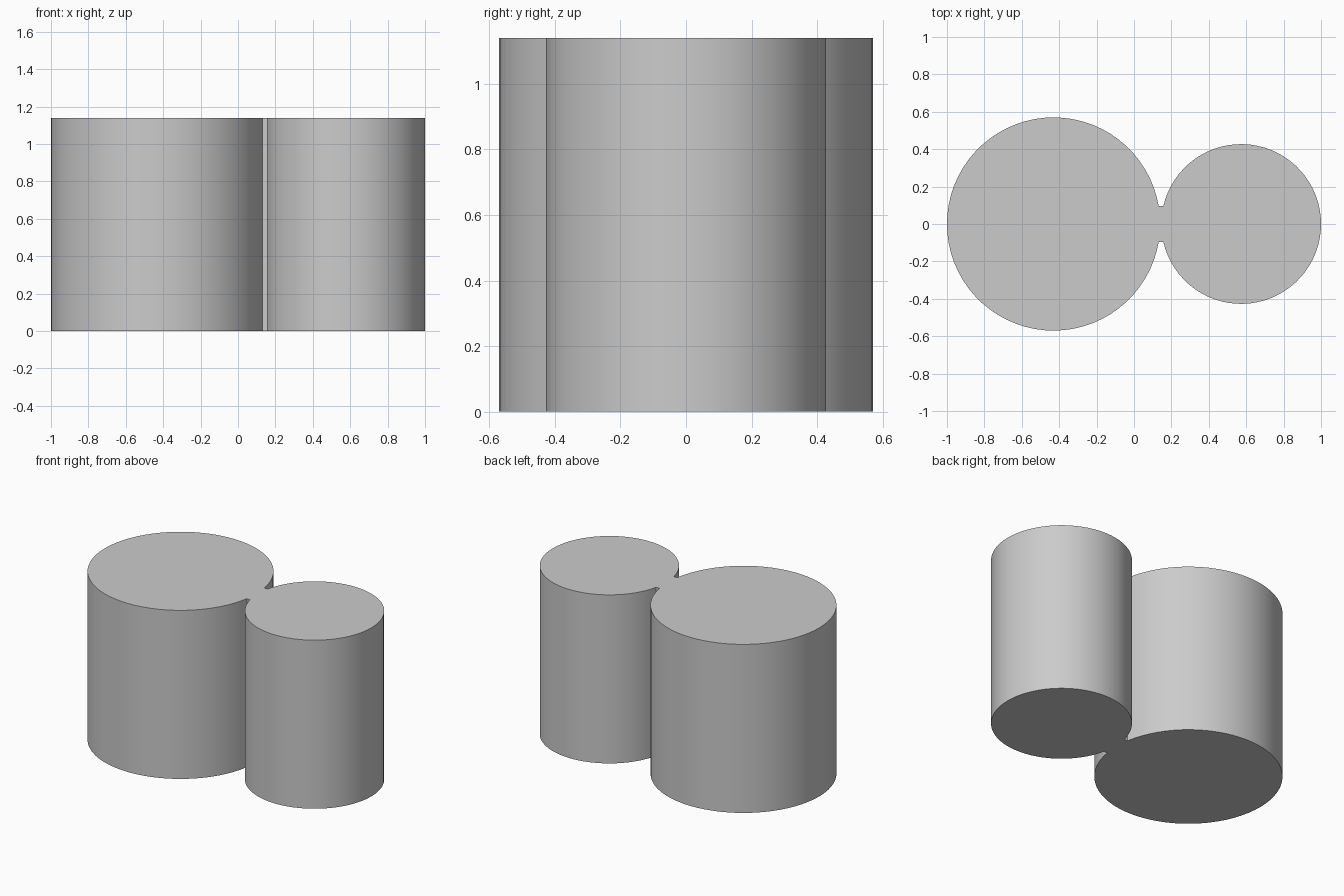
import bpy
import bmesh
import math

cube = bpy.data.objects.get("Cube")
if cube:
    bpy.data.objects.remove(cube, do_unlink=True)

HEIGHT = 1.14
NECK = 0.095  # half width of the web joining the drums

grey = bpy.data.materials.new("plain grey")
grey.use_nodes = True
colour = (0.6, 0.6, 0.6, 1)
grey.diffuse_color = colour
grey.node_tree.nodes["Principled BSDF"].inputs["Base Color"].default_value = colour


def open_arc(cx, radius, facing, steps=64):
    """Circle outline, counter-clockwise, open at the neck on the facing side."""
    gap = math.asin(NECK / radius)
    span = 2 * (math.pi - gap)
    return [(cx + radius * math.cos(facing + gap + span * i / steps),
             radius * math.sin(facing + gap + span * i / steps))
            for i in range(steps + 1)]


# Joined outline of the large and small drums, extruded upward
outline = open_arc(-0.43, 0.57, 0) + open_arc(0.573, 0.427, math.pi)
bm = bmesh.new()
base = bm.faces.new([bm.verts.new((x, y, 0)) for x, y in outline])
top = bmesh.ops.extrude_face_region(bm, geom=[base], use_keep_orig=True)
bmesh.ops.translate(bm, vec=(0, 0, HEIGHT),
                    verts=[v for v in top["geom"] if isinstance(v, bmesh.types.BMVert)])
bmesh.ops.recalc_face_normals(bm, faces=bm.faces)

mesh = bpy.data.meshes.new("joined_drums")
bm.to_mesh(mesh)
bm.free()
mesh.materials.append(grey)
drums = bpy.data.objects.new("joined_drums", mesh)
bpy.context.collection.objects.link(drums)

# Smooth walls with crisp rims
bpy.ops.object.select_all(action="DESELECT")
drums.select_set(True)
bpy.context.view_layer.objects.active = drums
bpy.ops.object.shade_smooth_by_angle(angle=math.radians(30))
